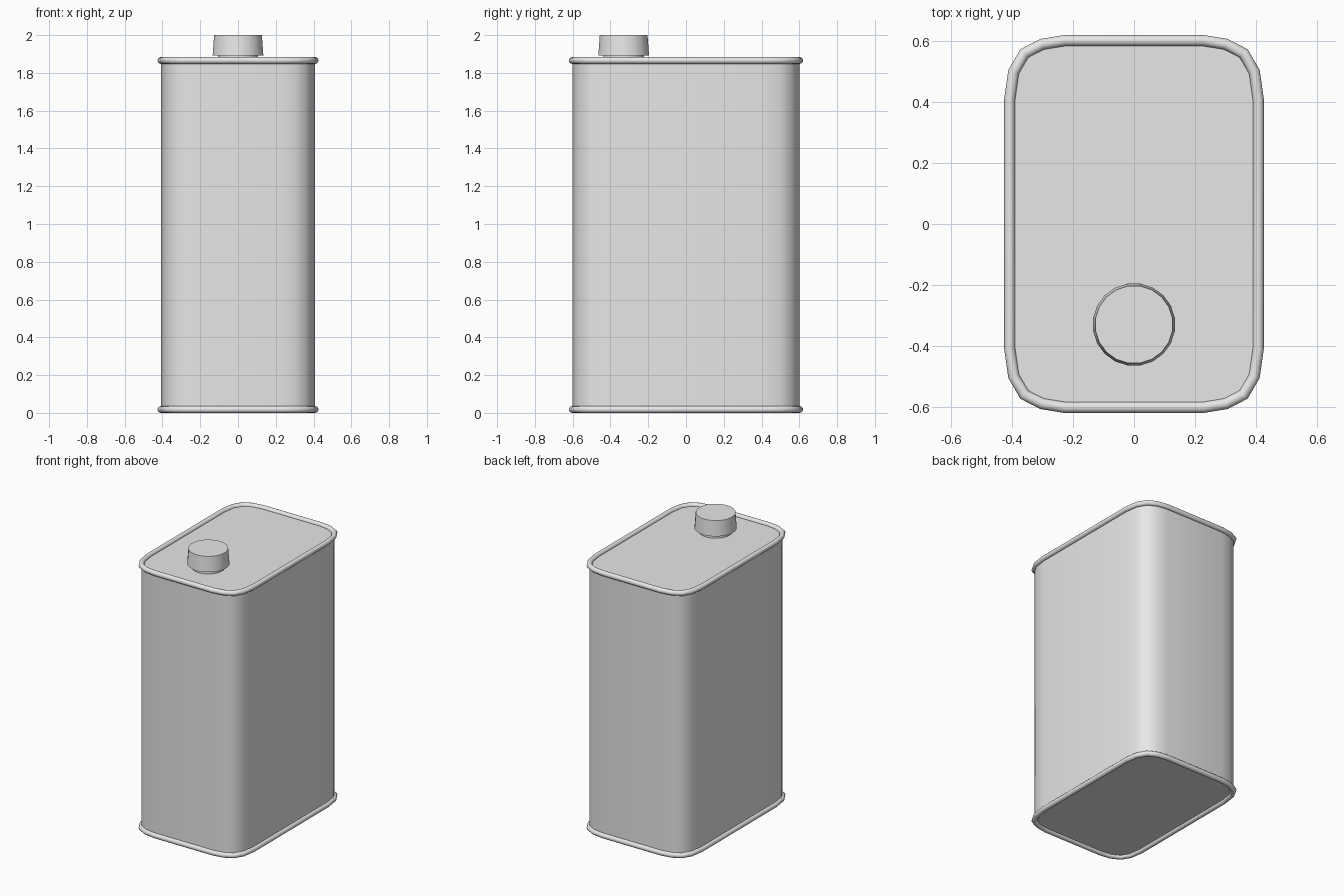
import bpy, bmesh
from math import pi, cos, sin
from mathutils import Vector

cube = bpy.data.objects.get("Cube")
if cube:
    bpy.data.objects.remove(cube, do_unlink=True)

grey = bpy.data.materials.new("light_grey_metal")
grey.use_nodes = True
COLOR = (0.8, 0.8, 0.8, 1)
grey.diffuse_color = COLOR
grey.node_tree.nodes["Principled BSDF"].inputs["Base Color"].default_value = COLOR

RIM = 0.018       # radius of the rolled rims
TOP_Z = 1.866     # height of the top panel and upper rim centre

# Rounded rectangle outline, mirrored from one corner, counter-clockwise
corner = [(0.408, 0.41), (0.395, 0.5), (0.36, 0.56), (0.302, 0.59), (0.228, 0.602)]
outline = [Vector(p) for p in corner]
outline += [Vector((-x, y)) for x, y in reversed(corner)]
outline += [-p for p in outline]


def offset_outline(distance):
    """Push the outline outwards with mitred corners."""
    result = []
    for i, p in enumerate(outline):
        a = (p - outline[i - 1]).normalized()
        b = (outline[(i + 1) % len(outline)] - p).normalized()
        na, nb = Vector((a.y, -a.x)), Vector((b.y, -b.x))
        result.append(p + (na + nb) * distance / (1 + na.dot(nb)))
    return result


def circle(radius, sides=20):
    angles = [2 * pi * (i + 0.5) / sides for i in range(sides)]
    return [Vector((radius * cos(a), radius * sin(a))) for a in angles]


def loft(name, rings, closed=False, location=(0, 0, 0)):
    """Skin (points, z) rings; cap the ends, or join last ring to first."""
    bm = bmesh.new()
    loops = [[bm.verts.new((p.x, p.y, z)) for p in pts] for pts, z in rings]
    pairs = list(zip(loops, loops[1:]))
    if closed:
        pairs.append((loops[-1], loops[0]))
    else:
        bm.faces.new(loops[0])
        bm.faces.new(loops[-1])
    for low, high in pairs:
        for i in range(len(low)):
            j = (i + 1) % len(low)
            bm.faces.new((low[i], low[j], high[j], high[i]))
    bmesh.ops.recalc_face_normals(bm, faces=bm.faces[:])
    mesh = bpy.data.meshes.new(name)
    bm.to_mesh(mesh)
    bm.free()
    mesh.materials.append(grey)
    obj = bpy.data.objects.new(name, mesh)
    obj.location = location
    bpy.context.collection.objects.link(obj)
    bpy.ops.object.select_all(action="DESELECT")
    obj.select_set(True)
    bpy.context.view_layer.objects.active = obj
    bpy.ops.object.shade_smooth_by_angle(angle=pi / 3.5)
    return obj


# Tin body with flat panels set midway into the rims
loft("can_body", [(outline, RIM), (outline, TOP_Z)])

# Rolled rims round the top and bottom edges
for name, z in (("bottom_rim", RIM), ("top_rim", TOP_Z)):
    turns = [2 * pi * i / 12 for i in range(12)]
    loft(name, [(offset_outline(RIM * cos(t)), z + RIM * sin(t)) for t in turns],
         closed=True)

# Spout neck and tapered screw cap near the front
spout = (0, -0.33, 0)
loft("spout_neck", [(circle(0.108), TOP_Z - 0.01), (circle(0.108), 1.9)], location=spout)
loft("screw_cap", [(circle(0.136), 1.892), (circle(0.128), 2.0)], location=spout)
